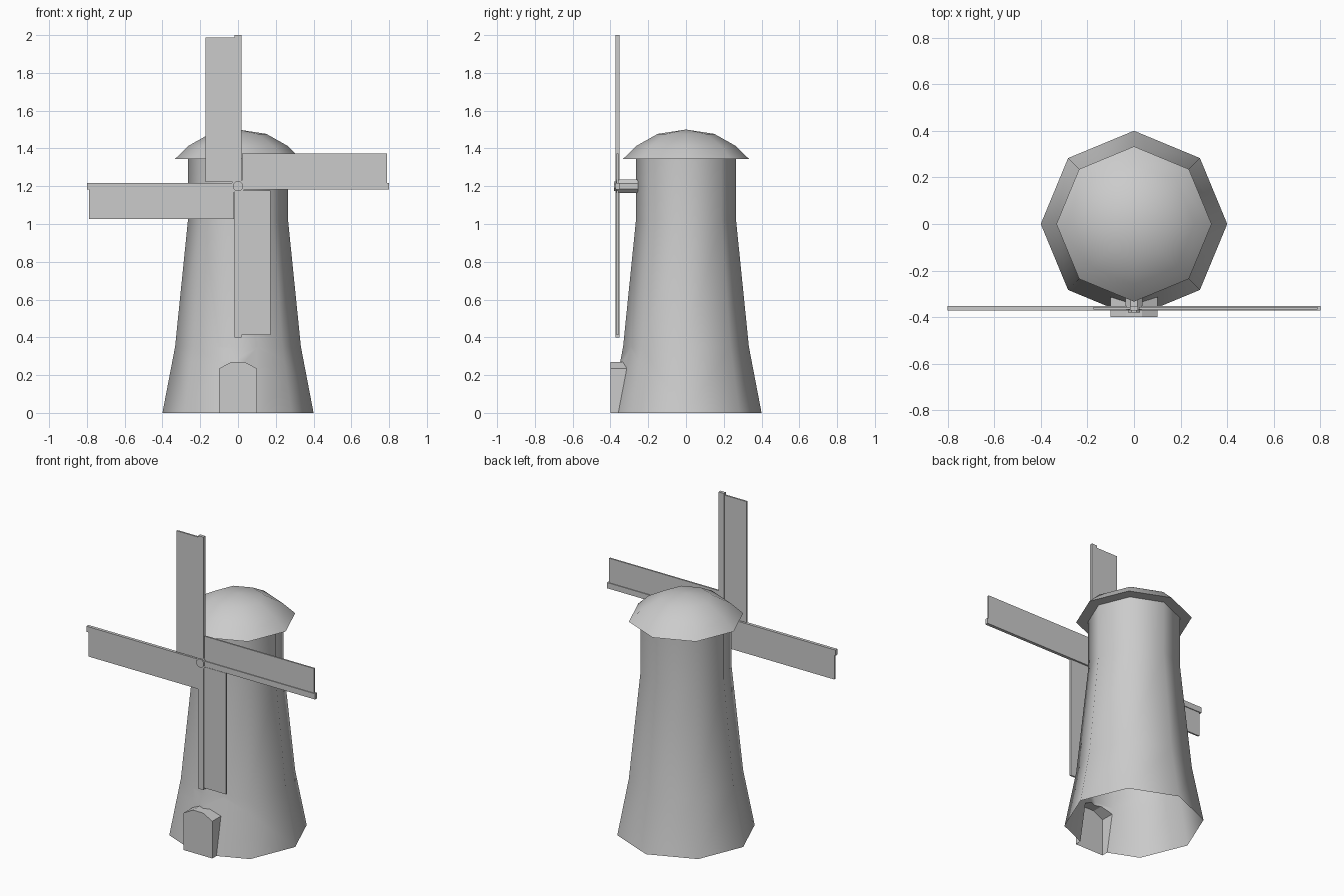
import bpy, bmesh
from math import pi, sin, cos, radians
from mathutils import Matrix, Vector

if "Cube" in bpy.data.objects:
    bpy.data.objects.remove(bpy.data.objects["Cube"])

SIDES = 8
HUB_Z, SAIL_Y = 1.2, -0.362
DOOR_W, DOOR_Z, TOP_W, TOP_Z = 0.1, 0.235, 0.035, 0.27


def finish(name, bm, smooth=None):
    mesh = bpy.data.meshes.new(name)
    bm.to_mesh(mesh)
    bm.free()
    ob = bpy.data.objects.new(name, mesh)
    bpy.context.collection.objects.link(ob)
    if smooth:
        bpy.ops.object.select_all(action='DESELECT')
        ob.select_set(True)
        bpy.context.view_layer.objects.active = ob
        bpy.ops.object.shade_smooth_by_angle(angle=radians(smooth))
    return ob


def lathe(profile):
    """Eight-sided surface of revolution from (radius, z) points; radius 0 makes a pole."""
    bm = bmesh.new()
    rings = []
    for r, z in profile:
        n = SIDES if r > 0 else 1
        rings.append([bm.verts.new((r * cos(2 * pi * i / SIDES), r * sin(2 * pi * i / SIDES), z))
                      for i in range(n)])
    for a, b in zip(rings, rings[1:]):
        for i in range(SIDES):
            j = (i + 1) % SIDES
            bm.faces.new((a[i], a[j], b[0]) if len(b) == 1 else (a[i], a[j], b[j], b[i]))
    return bm


def add_box(bm, lo, hi, turn):
    """Box in the sail frame, turned about the hub axis."""
    lo, hi = Vector(lo), Vector(hi)
    size = hi - lo
    m = turn @ Matrix.Translation((lo + hi) / 2) @ Matrix.Diagonal((*size, 1))
    bmesh.ops.create_cube(bm, size=1, matrix=m)


# Tower, open at the bottom, with a doorway cut in the front
bm = lathe([(0.4, 0), (0.333, 0.35), (0.265, 1.02), (0.265, 1.345)])
slope = (TOP_Z - DOOR_Z) / (DOOR_W - TOP_W)
cuts = [((0, 0, TOP_Z), (0, 0, 1))]
for s in (-1, 1):
    cuts += [((s * DOOR_W, 0, 0), (1, 0, 0)),
             ((s * DOOR_W, 0, DOOR_Z), (s * slope, 0, 1))]
for co, no in cuts:
    faces = [f for f in bm.faces if all(v.co.y < -0.2 and v.co.z < 0.36 for v in f.verts)]
    geom = set(faces)
    for f in faces:
        geom.update(f.edges)
        geom.update(f.verts)
    bmesh.ops.bisect_plane(bm, geom=list(geom), dist=1e-5, plane_co=co, plane_no=no)
hole = []
for f in bm.faces:
    c = f.calc_center_median()
    x = abs(c.x)
    if c.y < 0 and x < DOOR_W and c.z < min(TOP_Z, DOOR_Z + (DOOR_W - x) * slope):
        hole.append(f)
bmesh.ops.delete(bm, geom=hole, context='FACES')
finish("tower", bm, 60)

# Domed cap with a flat underside
finish("cap", lathe([(0.265, 1.345), (0.333, 1.345), (0.26, 1.415), (0.15, 1.477), (0, 1.5)]), 60)

# Door porch, running back to the sloping tower wall
bm = bmesh.new()
outline = [(-DOOR_W, 0), (-DOOR_W, DOOR_Z), (-TOP_W, TOP_Z), (0, TOP_Z),
           (TOP_W, TOP_Z), (DOOR_W, DOOR_Z), (DOOR_W, 0)]
front = [bm.verts.new((x, -0.4, z)) for x, z in outline]
back = [bm.verts.new((x, -(0.4 - 0.067 * z / 0.35) + abs(x) * 0.4142, z)) for x, z in outline]
bm.faces.new(front[::-1])
for i in range(len(outline) - 1):
    bm.faces.new((front[i], front[i + 1], back[i + 1], back[i]))
bmesh.ops.recalc_face_normals(bm, faces=bm.faces)
if front[0].link_faces[0].normal.y > 0:
    bmesh.ops.reverse_faces(bm, faces=bm.faces)
finish("door", bm)

# Four sails: a spar with a thin sheet on one side
for k, name in enumerate(("top", "left", "bottom", "right")):
    bm = bmesh.new()
    turn = Matrix.Translation((0, SAIL_Y, HUB_Z)) @ Matrix.Rotation(-k * pi / 2, 4, 'Y')
    add_box(bm, (-0.018, -0.01, 0.018), (0.018, 0.01, 0.8), turn)
    add_box(bm, (-0.173, -0.005, 0.022), (-0.018, 0.005, 0.788), turn)
    finish("sail_" + name, bm)

# Axle and hub cap
for name, r, y0, y1 in (("axle", 0.039, -0.37, -0.255), ("hub_cap", 0.028, -0.38, -0.36)):
    bm = bmesh.new()
    m = (Matrix.Translation((0, (y0 + y1) / 2, HUB_Z)) @ Matrix.Rotation(pi / 2, 4, 'X')
         @ Matrix.Rotation(pi / 8, 4, 'Z'))
    bmesh.ops.create_cone(bm, cap_ends=True, segments=SIDES, radius1=r, radius2=r,
                          depth=y1 - y0, matrix=m)
    finish(name, bm)
